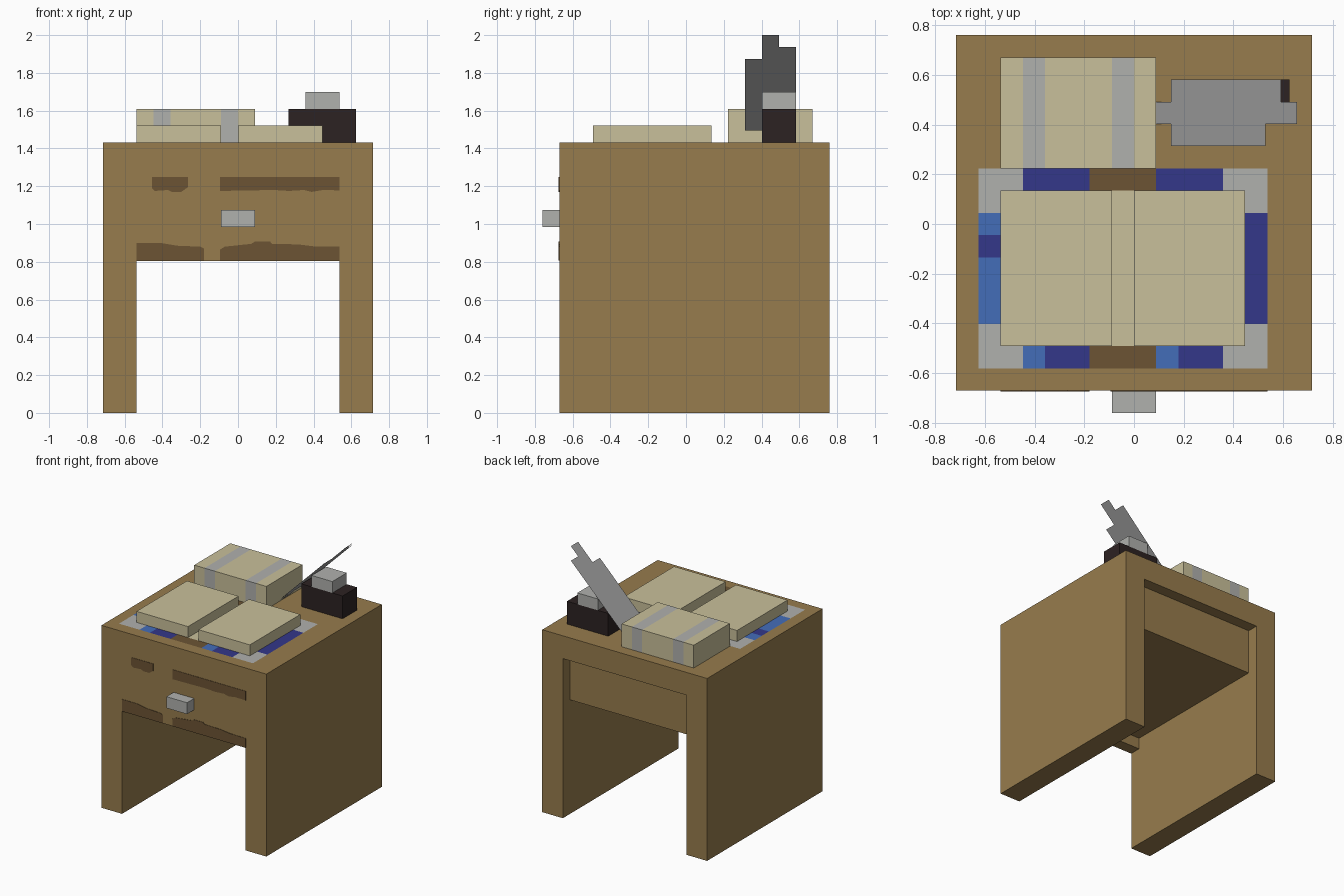
import bpy, bmesh, math
from mathutils import Vector

if "Cube" in bpy.data.objects:
    bpy.data.objects.remove(bpy.data.objects["Cube"])

U = 2 / (16 + 9 / math.sqrt(2))  # one module; the desk is 16 modules wide and tall


def material(name, hex_rgb):
    m = bpy.data.materials.new(name)
    rgb = [int(hex_rgb[i:i + 2], 16) / 255 for i in (0, 2, 4)]
    m.diffuse_color = [c / 12.92 if c <= 0.04045 else ((c + 0.055) / 1.055) ** 2.4 for c in rgb] + [1]
    m.use_nodes = True
    m.node_tree.nodes["Principled BSDF"].inputs["Base Color"].default_value = m.diffuse_color
    return m


wood = material("wood", "977C4D")
dark_wood = material("dark wood", "6C5434")
paper = material("cream paper", "C9C09B")
silver = material("silver", "B0B1AE")
ink = material("dark ink", "2C2222")
blue = material("blue", "446DB9")
navy = material("navy", "33378A")
quill_grey = material("quill grey", "A2A2A2")


def finish(name, bm, *mats):
    mesh = bpy.data.meshes.new(name)
    bm.to_mesh(mesh)
    bm.free()
    for m in mats:
        mesh.materials.append(m)
    ob = bpy.data.objects.new(name, mesh)
    bpy.context.collection.objects.link(ob)
    return ob


def box_bm(x, y, z):
    bm = bmesh.new()
    bmesh.ops.create_cube(bm, size=1)
    for v in bm.verts:
        v.co = Vector([(a + b) / 2 + c * (b - a) for (a, b), c in zip((x, y, z), v.co)]) * U
    return bm


def box(name, x, y, z, mat):
    return finish(name, box_bm(x, y, z), mat)


def front_profile(name, pts, y0, y1, mat):
    """Extrude an (x, z) outline from y0 to y1 (all in metres)."""
    bm = bmesh.new()
    face = bm.faces.new([bm.verts.new((x, y0, z)) for x, z in pts])
    ext = bmesh.ops.extrude_face_region(bm, geom=[face])["geom"]
    bmesh.ops.translate(bm, vec=(0, y1 - y0, 0),
                        verts=[g for g in ext if isinstance(g, bmesh.types.BMVert)])
    bmesh.ops.recalc_face_normals(bm, faces=bm.faces)
    return finish(name, bm, mat)


# Desk carcass: two slab legs and a top in one arch
arch = [(-8, 0), (-6, 0), (-6, 14), (6, 14), (6, 0), (8, 0), (8, 16), (-8, 16)]
front, back = -7.5 * U, 8.5 * U
front_profile("desk_frame", [(x * U, z * U) for x, z in arch], front, back, wood)

# Drawer: front panel hangs lower than the body, body stops short of the back
box("drawer_front", (-6, 6), (-7.5, -6.5), (9, 14), wood)
box("drawer_body", (-6, 6), (-6.5, 7.5), (10, 14), wood)
box("drawer_knob", (-1, 1), (-8.5, -7.5), (11, 12), silver)

# Worn dark patches on the drawer front
patches = {
    "upper_left": [(-.455, 1.25), (-.455, 1.19), (-.44, 1.175), (-.37, 1.18), (-.35, 1.17),
                   (-.30, 1.17), (-.265, 1.195), (-.265, 1.25)],
    "upper_right": [(-.095, 1.25), (-.095, 1.175), (.19, 1.18), (.27, 1.175), (.35, 1.18),
                    (.39, 1.17), (.45, 1.18), (.537, 1.178), (.537, 1.25)],
    "lower_left": [(-.537, .806), (-.18, .806), (-.18, .87), (-.20, .88), (-.32, .885),
                   (-.41, .90), (-.537, .90)],
    "lower_right": [(-.095, .806), (.537, .806), (.537, .88), (.40, .882), (.32, .892),
                    (.18, .895), (.17, .907), (.09, .907), (.07, .895), (-.07, .88), (-.095, .865)],
}
for name, pts in patches.items():
    front_profile("drawer_patch_" + name, pts, front - .003, front, dark_wood)

# Map sheet: 13 x 9 cells with a coloured border and a cream middle
COLS, ROWS = 13, 9
top_row, bottom_row = "ssnnnwwwnnnss", "ssbnnwwwbnnss"
left_col, right_col = "ssbnbbbss", "ssnnnnnss"   # back to front
bm = bmesh.new()
bmesh.ops.create_grid(bm, x_segments=COLS, y_segments=ROWS, size=0.5)
for v in bm.verts:
    v.co = Vector(((v.co.x * COLS - .5) * U, (v.co.y * ROWS - 2) * U, 16 * U + .003))
for f in bm.faces:
    c = f.calc_center_median() / U
    i, j = math.floor(c.x + 7), math.floor(2.5 - c.y)
    if j == 0:
        key = top_row[i]
    elif j == ROWS - 1:
        key = bottom_row[i]
    elif i == 0:
        key = left_col[j]
    elif i == COLS - 1:
        key = right_col[j]
    else:
        key = "p"
    f.material_index = "snbwp".index(key)
finish("map_sheet", bm, silver, navy, blue, dark_wood, paper)

# Open book: two page blocks
for name, x0 in (("left", -6), ("right", 0)):
    box("book_pages_" + name, (x0, x0 + 5), (-5.5, 1.5), (16, 17), paper)

# Wrapped package with two straps cut into its faces
bm = box_bm((-6, 1), (2.5, 7.5), (16, 18))
for x in (-5, -4, -1, 0):
    bmesh.ops.bisect_plane(bm, geom=bm.verts[:] + bm.edges[:] + bm.faces[:],
                           plane_co=(x * U, 0, 0), plane_no=(1, 0, 0))
for f in bm.faces:
    x = f.calc_center_median().x / U
    f.material_index = int(-5 < x < -4 or -1 < x < 0)
finish("package", bm, paper, silver)

# Inkwell and cap
box("inkwell", (3, 7), (4.5, 6.5), (16, 18), ink)
box("inkwell_cap", (4, 6), (4.5, 6.5), (18, 19), silver)

# Quill: flat stepped sheet leaning at 45 degrees; (length, y) outline
outline = [(0, 4.5), (1, 4.5), (1, 3.5), (7, 3.5), (7, 4.5), (9, 4.5), (9, 5.5),
           (8, 5.5), (8, 6.5), (1, 6.5), (1, 5.5), (0, 5.5)]
s = math.sqrt(.5)
bm = bmesh.new()
bm.faces.new([bm.verts.new(Vector((.96 + a * s, y, 16 + a * s)) * U) for a, y in outline])
finish("quill", bm, quill_grey)
